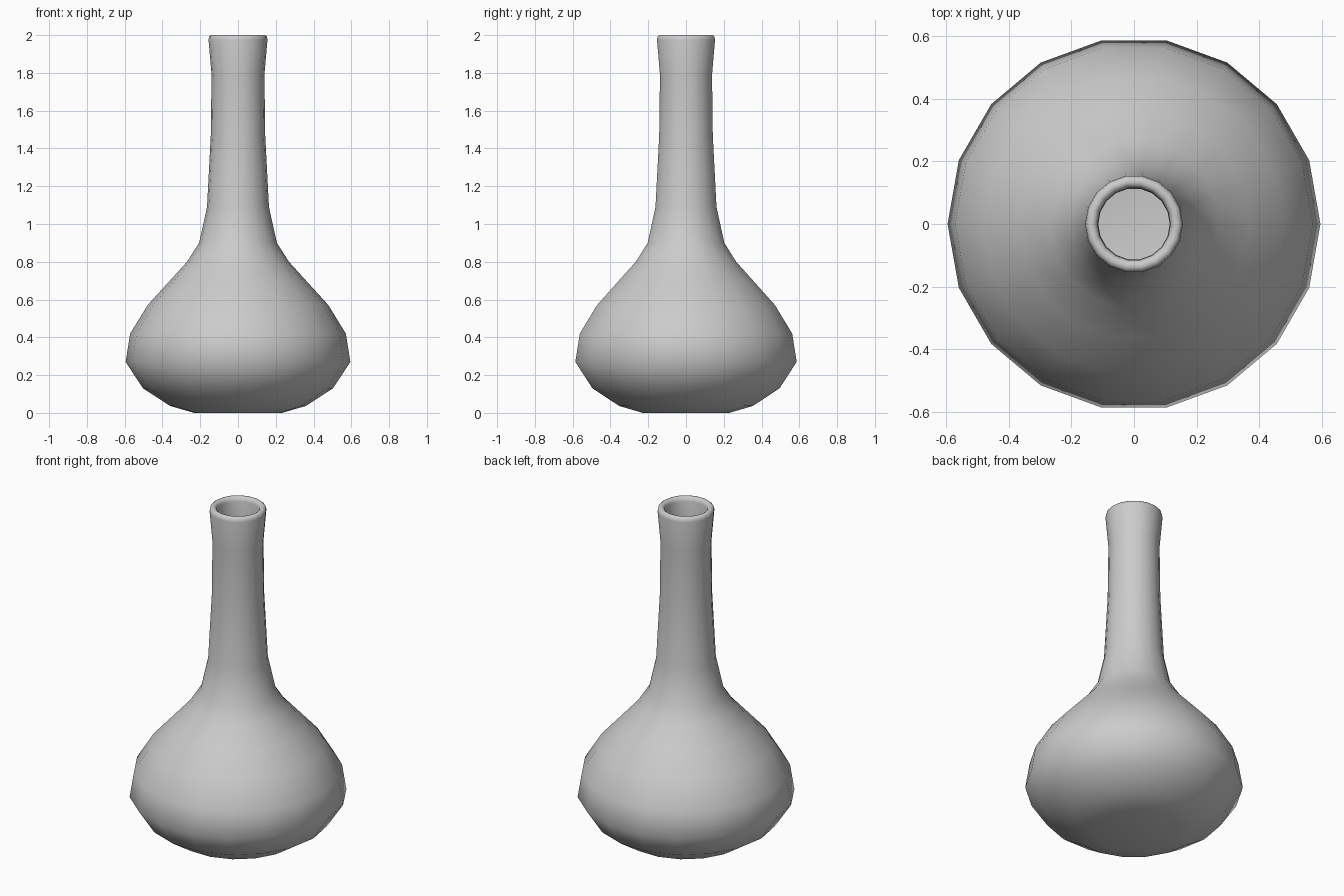
import bpy, bmesh, math
from mathutils import Vector

if "Cube" in bpy.data.objects:
    bpy.data.objects.remove(bpy.data.objects["Cube"])

SIDES = 18
WALL = 0.026

# Outer profile (radius, height) from base centre to lip
outer = [(0, 0), (0.233, 0), (0.36, 0.037), (0.503, 0.13), (0.595, 0.27),
         (0.571, 0.42), (0.478, 0.571), (0.37, 0.69), (0.27, 0.80),
         (0.206, 0.90), (0.164, 1.09), (0.144, 1.47), (0.14, 1.79),
         (0.156, 1.975)]
# Rounded lip
lip = [(0.153, 1.992), (0.143, 2.0), (0.13, 2.0), (0.12, 1.992), (0.116, 1.975)]


def inset(points, d):
    """Offset the profile inwards to make the inner wall."""
    result = []
    for i in range(1, len(points) - 1):
        a, p, b = (Vector(points[j]) for j in (i - 1, i, i + 1))
        t = ((p - a).normalized() + (b - p).normalized()).normalized()
        result.append((p.x - t.y * d, p.y + t.x * d))
    return result


inner = [(0, WALL)] + inset(outer, WALL)
profile = outer + lip + inner[::-1]

# Vase: lathe the profile
bm = bmesh.new()
verts = [bm.verts.new((r, 0, z)) for r, z in profile]
edges = [bm.edges.new(pair) for pair in zip(verts, verts[1:])]
bmesh.ops.spin(bm, geom=verts + edges, cent=(0, 0, 0), axis=(0, 0, 1),
               angle=math.tau, steps=SIDES)
bmesh.ops.remove_doubles(bm, verts=bm.verts, dist=0.0005)
bmesh.ops.recalc_face_normals(bm, faces=bm.faces)
for f in bm.faces:
    f.smooth = True
mesh = bpy.data.meshes.new("vase")
bm.to_mesh(mesh)
bm.free()
vase = bpy.data.objects.new("vase", mesh)
bpy.context.collection.objects.link(vase)
